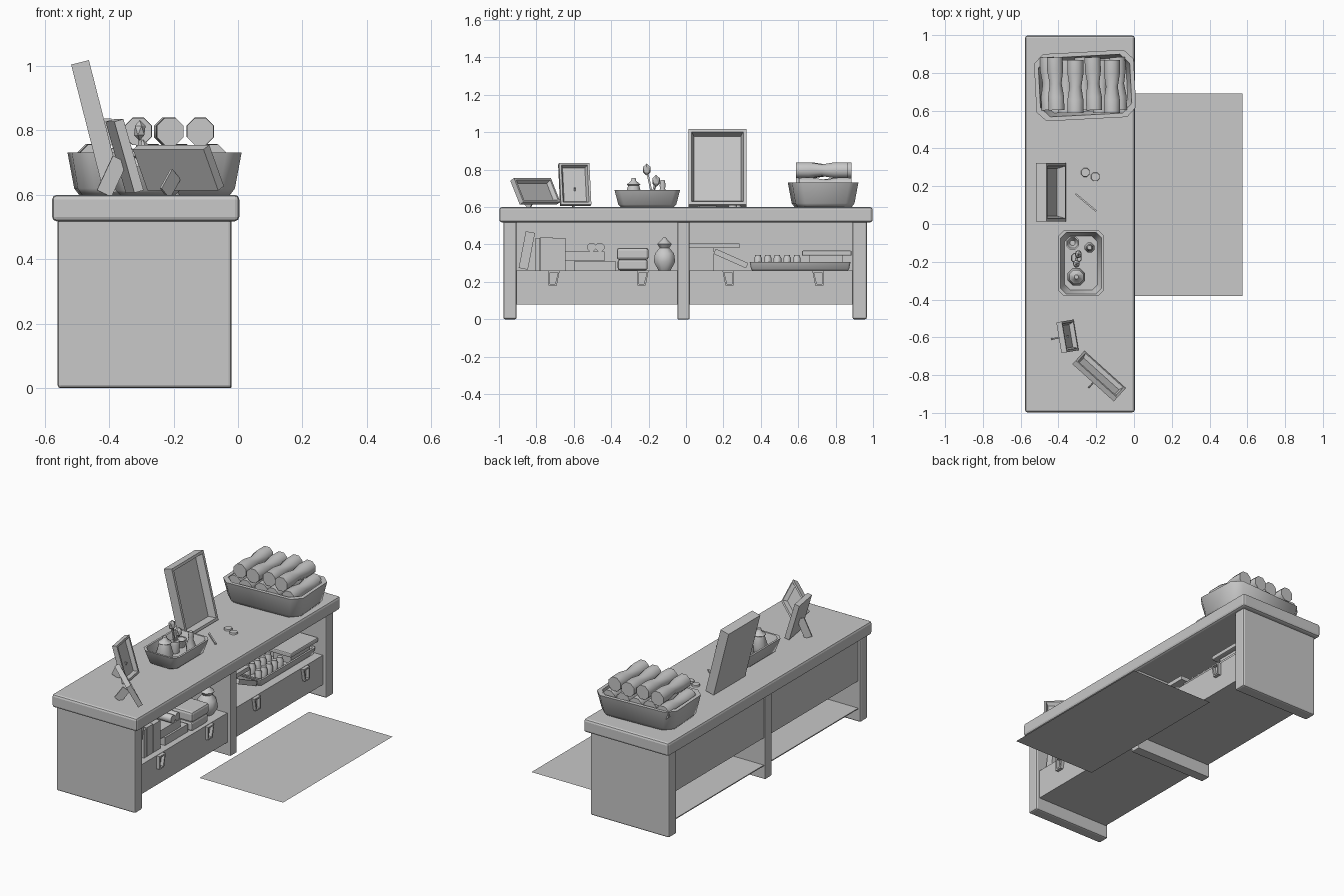
import bpy, bmesh, math
from mathutils import Matrix, Vector

if "Cube" in bpy.data.objects:
    bpy.data.objects.remove(bpy.data.objects["Cube"])

grey = bpy.data.materials.new("plain_grey")
grey.diffuse_color = (0.58, 0.58, 0.58, 1)
grey.use_nodes = True
grey.node_tree.nodes["Principled BSDF"].inputs["Base Color"].default_value = grey.diffuse_color


def finish(name, bm, matrix=None, smooth=False, bevel=0):
    if matrix is not None:
        bm.transform(matrix)
    bmesh.ops.recalc_face_normals(bm, faces=bm.faces)
    me = bpy.data.meshes.new(name)
    bm.to_mesh(me)
    bm.free()
    me.materials.append(grey)
    ob = bpy.data.objects.new(name, me)
    bpy.context.collection.objects.link(ob)
    if bevel:
        mod = ob.modifiers.new("bevel", 'BEVEL')
        mod.width, mod.segments = bevel, 2
    if smooth:
        bpy.ops.object.select_all(action='DESELECT')
        ob.select_set(True)
        bpy.context.view_layer.objects.active = ob
        bpy.ops.object.shade_smooth_by_angle(angle=math.radians(55))
    return ob


def box(name, lo, hi, matrix=None, bevel=0):
    bm = bmesh.new()
    lo, hi = Vector(lo), Vector(hi)
    bmesh.ops.create_cube(bm, size=1, matrix=Matrix.Translation((lo + hi) / 2) @ Matrix.Diagonal((*(hi - lo), 1)))
    return finish(name, bm, matrix, bevel=bevel)


def add_bar(bm, p, q, w, t):
    """Rectangular bar from p to q."""
    p, q = Vector(p), Vector(q)
    d = q - p
    m = Matrix.Translation((p + q) / 2) @ d.to_track_quat('Z', 'Y').to_matrix().to_4x4()
    bmesh.ops.create_cube(bm, size=1, matrix=m @ Matrix.Diagonal((w, t, d.length, 1)))


def loft(name, rings, matrix=None, smooth=False, closed=False):
    """Skin a list of equal-sized point rings; cap the ends or join last to first."""
    bm = bmesh.new()
    vs = [[bm.verts.new(p) for p in r] for r in rings]
    n = len(vs[0])
    for a, b in zip(vs, vs[1:] + (vs[:1] if closed else [])):
        for i in range(n):
            bm.faces.new((a[i], a[(i + 1) % n], b[(i + 1) % n], b[i]))
    if not closed:
        bm.faces.new(vs[0])
        bm.faces.new(vs[-1])
    return finish(name, bm, matrix, smooth)


def lathe(name, profile, matrix, sides=8):
    rings = [[(r * math.cos(math.tau * (i + .5) / sides), r * math.sin(math.tau * (i + .5) / sides), z)
              for i in range(sides)] for r, z in profile]
    return loft(name, rings, matrix, smooth=True)


def tray(name, hx, hy, h, flare, wall, cut, matrix):
    """Open tray with cut corners, sloping walls and a rounded foot."""
    def ring(inset, z):
        a, b, c = hx - inset, hy - inset, cut
        return [(a - c, -b, z), (a, -b + c, z), (a, b - c, z), (a - c, b, z),
                (-a + c, b, z), (-a, b - c, z), (-a, -b + c, z), (-a + c, -b, z)]
    return loft(name, [ring(flare * 1.7, 0), ring(flare, h * .15), ring(0, h), ring(wall, h),
                       ring(flare + wall, .02)], matrix, smooth=True)


def place(x, y, z, deg=0):
    return Matrix.Translation((x, y, z)) @ Matrix.Rotation(math.radians(deg), 4, 'Z')


# Table: top, end panels, divider, shelf and drawers
box("table_top", (-.577, -.998, .518), (.004, .998, .6), bevel=.014)
for name, y0, y1 in (("left_end_panel", -.977, -.905), ("right_end_panel", .89, .967)):
    box(name, (-.56, y0, 0), (-.02, y1, .525), bevel=.01)
box("centre_divider", (-.555, -.045, 0), (-.02, .018, .525), bevel=.004)
for side, y0, y1 in (("left", -.91, -.04), ("right", .015, .895)):
    box(side + "_back_panel", (-.545, y0, .26), (-.537, y1, .525))
    box(side + "_shelf", (-.545, y0, .254), (-.045, y1, .262))
    box(side + "_drawer_floor", (-.545, y0, .08), (-.045, y1, .086))
    box(side + "_drawer_front", (-.052, y0, .08), (-.042, y1, .262))


# Drawer pulls: tapered rings
def pull_ring(y, x, inset):
    lean = .008 * (1 if y > 0 else -1)
    top, bottom, wt, wb = .26 - inset, .18 + inset, .03 - inset, .022 - inset
    return [(x, y - wt, top), (x, y + wt, top), (x, y + wb + lean, bottom), (x, y - wb + lean, bottom)]


for y in (-.705, -.23, .225, .705):
    loft("drawer_pull", [pull_ring(y, -.043, 0), pull_ring(y, -.022, 0),
                         pull_ring(y, -.022, .009), pull_ring(y, -.043, .009)], closed=True)

# Floor mat: a single flat sheet
bm = bmesh.new()
bm.faces.new([bm.verts.new(p) for p in ((.003, -.38, 0), (.575, -.38, 0), (.575, .69, 0), (.003, .69, 0))])
finish("floor_mat", bm)

# Left bay: books, box and vase
for y0, y1, z in ((-.805, -.78, .435), (-.778, -.715, .44), (-.713, -.645, .435)):
    box("upright_book", (-.28, y0, .262), (-.08, y1, z))
box("leaning_book", (-.28, -.025, 0), (-.08, .025, .2),
    Matrix.Translation((0, -.87, .27)) @ Matrix.Rotation(math.radians(-11), 4, 'X'))
box("lower_flat_book", (-.25, -.6, .262), (-.08, -.375, .31))
box("upper_flat_book", (-.24, -.645, .312), (-.09, -.435, .362))
for i in range(2):
    lathe("small_scroll", [(.025, -.06), (.025, .06)],
          Matrix.Translation((-.15, -.505 + i * .045, .386)) @ Matrix.Rotation(math.pi / 2, 4, 'Y'))
box("keepsake_box", (-.23, -.365, .262), (-.06, -.205, .32), bevel=.012)
box("keepsake_box_lid", (-.235, -.37, .318), (-.055, -.2, .382), bevel=.014)
lathe("vase", [(.035, 0), (.062, .045), (.055, .09), (.028, .12), (.042, .14), (.02, .16), (.008, .175)],
      place(-.13, -.115, .262))

# Right bay: boxes, leaning book, tray of little jars
box("shelf_box", (-.35, .02, .262), (-.2, .15, .38))
box("shelf_box_lid", (-.36, .018, .38), (-.12, .285, .405))
box("tilted_book", (-.26, -.095, -.015), (-.1, .095, .015),
    Matrix.Translation((0, .24, .325)) @ Matrix.Rotation(math.radians(-24), 4, 'X'))
tray("jar_tray", .09, .27, .045, .008, .012, .01, place(-.17, .61, .262))
for i in range(5):
    for x in (-.21, -.13):
        lathe("little_jar", [(.022, 0), (.022, .05), (.016, .06), (.016, .068)],
              place(x, .385 + i * .052, .277))
box("folded_cloth", (-.25, .62, .34), (-.07, .885, .367), bevel=.006)
box("cloth_support", (-.22, .66, .28), (-.1, .84, .34))

# Basket of rolled towels
tray("towel_basket", .264, .178, .132, .02, .022, .05, place(-.259, .733, .6, 3))
profile = [(.045, -.14), (.046, -.07), (.034, 0), (.046, .07), (.045, .14)]
rows = [(-.415, .795), (-.31, .797), (-.215, .797), (-.117, .797)] + \
       [(-.452 + i * .092, .715) for i in range(5)]
for i, (x, z) in enumerate(rows):
    m = place(x, .735 + .008 * (-1) ** i, z, 1 + (-1) ** i) @ Matrix.Rotation(math.pi / 2, 4, 'X')
    lathe("rolled_towel", profile, m)


# Picture frames with splayed inner edges, leaning back
def frame(name, pos, yaw, w, h, t, rim, tilt, strut):
    base = place(*pos, yaw)
    m = base @ Matrix.Rotation(math.radians(-tilt), 4, 'Y')

    def ring(x, i):
        return [(x, -w / 2 + i, i), (x, w / 2 - i, i), (x, w / 2 - i, h - i), (x, -w / 2 + i, h - i)]
    loft(name, [ring(0, 0), ring(t, 0), ring(t, rim * .55), ring(t * .25, rim)], m)
    if strut:
        k = h * .5
        x, z = -k * math.sin(math.radians(tilt)), k * math.cos(math.radians(tilt))
        bm = bmesh.new()
        add_bar(bm, (x, 0, z), (x - .05, 0, .004), .008, .05)
        finish(name + "_stand", bm, base @ Matrix.Translation((0, 0, .6 - pos[2])))


frame("large_frame", (-.415, .168, .6), 0, .31, .417, .057, .03, 14.3, False)
frame("upright_frame", (-.335, -.592, .606), 9.5, .165, .23, .03, .022, 16, True)
frame("wide_frame", (-.171, -.79, .613), 48, .295, .145, .03, .022, 28, True)

# Tea tray and its contents
tray("tea_tray", .12, .175, .09, .02, .012, .03, place(-.28, -.207, .6))
lathe("teapot", [(.04, 0), (.05, .04), (.032, .1), (.04, .105), (.015, .125), (.012, .14)],
      place(-.305, -.28, .615))
lathe("tea_bowl", [(.025, 0), (.038, .05), (.03, .05), (.015, .02)], place(-.325, -.1, .615))
lathe("small_bottle", [(.026, 0), (.028, .05), (.014, .085), (.018, .1), (.012, .13)],
      place(-.235, -.125, .615))
lathe("utensil_jar", [(.024, 0), (.03, .06), (.026, .075)], place(-.305, -.18, .615))
for dx, dy, z in ((.0, -.03, .8), (.01, .02, .74)):
    bm = bmesh.new()
    add_bar(bm, (-.305, -.18, .66), (-.305 + dx, -.18 + dy, z), .01, .01)
    bmesh.ops.create_icosphere(bm, subdivisions=1, radius=1, matrix=Matrix.Translation(
        (-.305 + dx, -.18 + dy, z)) @ Matrix.Diagonal((.02, .024, .032, 1)))
    finish("utensil", bm)

# Loose discs and stick on the top
for x, y in ((-.258, .273), (-.205, .25)):
    lathe("flat_disc", [(.025, 0), (.023, .01)], place(x, y, .6))
bm = bmesh.new()
add_bar(bm, (-.31, .16, .604), (-.2, .068, .604), .009, .009)
finish("thin_stick", bm)
